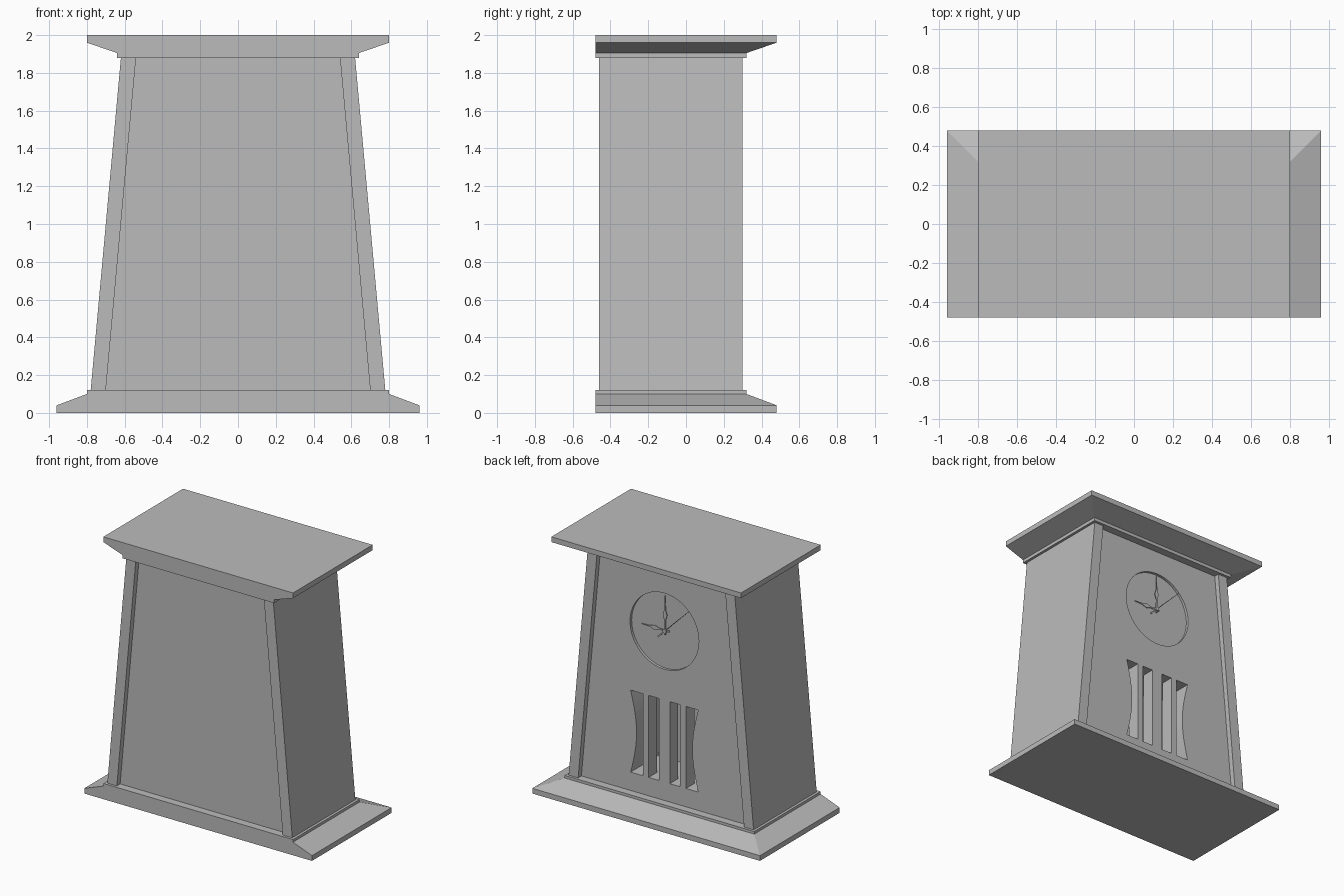
import bpy
import bmesh
import math
from mathutils import Matrix, Vector

if "Cube" in bpy.data.objects:
    bpy.data.objects.remove(bpy.data.objects["Cube"], do_unlink=True)

grey = bpy.data.materials.new("plain grey")
grey.use_nodes = True
grey.diffuse_color = (0.5, 0.5, 0.5, 1)
grey.node_tree.nodes["Principled BSDF"].inputs["Base Color"].default_value = (0.5, 0.5, 0.5, 1)


def loft(name, rings):
    """Skin a stack of matching closed rings and cap both ends."""
    bm = bmesh.new()
    loops = [[bm.verts.new(p) for p in ring] for ring in rings]
    n = len(loops[0])
    for low, high in zip(loops, loops[1:]):
        for i in range(n):
            j = (i + 1) % n
            bm.faces.new((low[i], low[j], high[j], high[i]))
    bm.faces.new(loops[0][::-1])
    bm.faces.new(loops[-1])
    bmesh.ops.recalc_face_normals(bm, faces=bm.faces)
    mesh = bpy.data.meshes.new(name)
    bm.to_mesh(mesh)
    bm.free()
    mesh.materials.append(grey)
    obj = bpy.data.objects.new(name, mesh)
    bpy.context.collection.objects.link(obj)
    return obj


def slab(name, sections):
    """Rectangular moulding, flush at the front; sections are (z, half width, back y)."""
    return loft(name, [[(-w, -0.48, z), (w, -0.48, z), (w, y, z), (-w, y, z)]
                       for z, w, y in sections])


def prism(name, outline, y0, y1):
    """Extrude an x-z outline along y."""
    return loft(name, [[(x, y, z) for x, z in outline] for y in (y0, y1)])


def cut(target, cutter):
    cutter.hide_render = True
    mod = target.modifiers.new("cut", 'BOOLEAN')
    mod.operation = 'DIFFERENCE'
    mod.solver = 'EXACT'
    mod.object = cutter
    bpy.context.view_layer.objects.active = target
    bpy.ops.object.modifier_apply(modifier=mod.name)
    bpy.data.objects.remove(cutter, do_unlink=True)


# Base and cap mouldings
slab("base", [(0, 0.96, 0.48), (0.04, 0.96, 0.48), (0.10, 0.80, 0.32), (0.12, 0.80, 0.32)])
slab("cap", [(1.88, 0.64, 0.32), (1.905, 0.64, 0.32), (1.96, 0.80, 0.48), (2.0, 0.80, 0.48)])

# Tapered case: corner posts with panels set back between them
FRONT, BACK, INSET = -0.46, 0.30, 0.04
PANEL = BACK - INSET


def case_ring(z, outer):
    inner = outer - 0.08
    half = [(inner, FRONT + INSET), (inner, FRONT), (outer, FRONT),
            (outer, BACK), (inner, BACK), (inner, PANEL)]
    return [(x, y, z) for x, y in half] + [(-x, y, z) for x, y in reversed(half)]


case = loft("case", [case_ring(0.12, 0.78), case_ring(1.88, 0.62)])

# Round dial recess
DIAL_Z, DIAL_R, DIAL_Y = 1.41, 0.29, PANEL - 0.02
circle = [(DIAL_R * math.cos(a), DIAL_Z + DIAL_R * math.sin(a))
          for a in (math.tau * i / 64 for i in range(64))]
cut(case, prism("dial_cutter", circle, DIAL_Y, 0.4))

# Grille opening with sides that bow inward
LOW, HIGH = 0.26, 0.885
side = []
for i in range(13):
    t = i / 12
    side.append((0.285 - 0.05 * math.sin(math.pi * t), LOW + (HIGH - LOW) * t))
cut(case, prism("grille_cutter", side + [(-x, z) for x, z in reversed(side)], PANEL - 0.33, 0.4))

# Upright grille bars
for name, x0, x1 in (("left_bar", 0.133, 0.182), ("middle_bar", -0.045, 0.045),
                     ("right_bar", -0.182, -0.133)):
    prism(name, [(x0, LOW), (x1, LOW), (x1, HIGH), (x0, HIGH)], PANEL - 0.1, PANEL)


# Clock hands, each drawn upright and then turned about the dial centre
def hand(name, half, angle, y):
    outline = half + [(-x, z) for x, z in reversed(half)]
    turn = Matrix.Rotation(angle, 2)
    pts = [turn @ Vector(p) for p in outline]
    return prism(name, [(p.x, p.y + DIAL_Z) for p in pts], y, y + 0.005)


def spade(length):
    k = length * 0.45
    return [(0.007, -0.03), (0.005, k - 0.04), (0.018, k), (0.005, k + 0.04), (0.002, length)]


hand("minute_hand", spade(0.27), 0, DIAL_Y + 0.01)
hand("hour_hand", spade(0.20), -math.pi / 2, DIAL_Y + 0.004)
hand("second_hand", [(0.006, -0.08), (0.003, 0.0), (0.0015, 0.28)], math.pi / 4, DIAL_Y + 0.015)
hub = [(0.016 * math.cos(a), DIAL_Z + 0.016 * math.sin(a))
       for a in (math.tau * i / 16 for i in range(16))]
prism("hand_hub", hub, DIAL_Y, DIAL_Y + 0.022)
